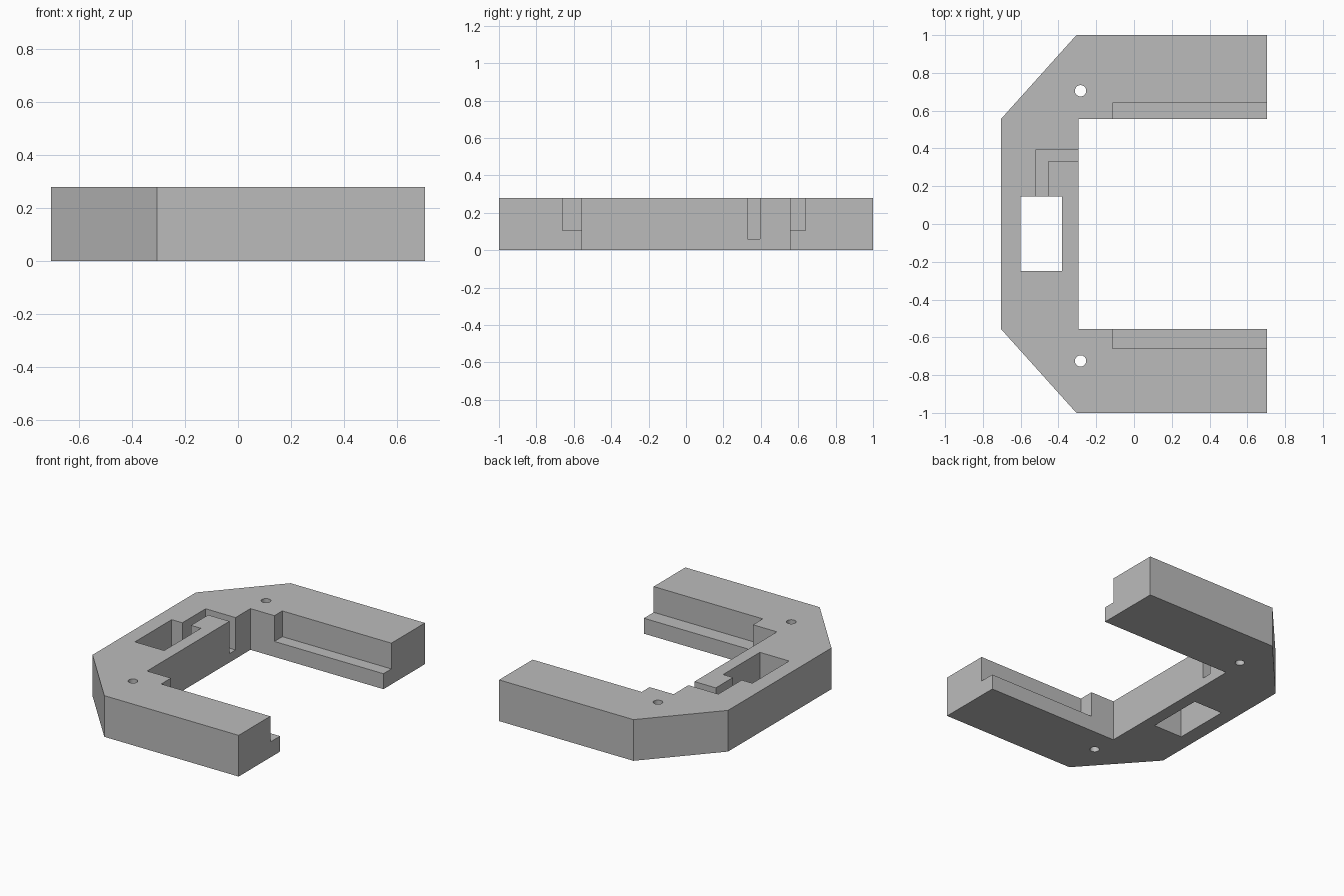
import bpy, bmesh, math

if "Cube" in bpy.data.objects:
    bpy.data.objects.remove(bpy.data.objects["Cube"], do_unlink=True)

TOP = 0.28
OVER = 0.4  # cutter height, clear of the top face

gray = bpy.data.materials.new("plain gray")
gray.use_nodes = True
color = (0.5, 0.5, 0.5, 1)
gray.diffuse_color = color
gray.node_tree.nodes["Principled BSDF"].inputs["Base Color"].default_value = color


def prism(name, outline, z0, z1):
    """Extrude a counter-clockwise outline from z0 to z1."""
    bm = bmesh.new()
    base = bm.faces.new([bm.verts.new((x, y, z0)) for x, y in outline])
    ext = bmesh.ops.extrude_face_region(bm, geom=[base])
    verts = [v for v in ext["geom"] if isinstance(v, bmesh.types.BMVert)]
    bmesh.ops.translate(bm, verts=verts, vec=(0, 0, z1 - z0))
    bmesh.ops.recalc_face_normals(bm, faces=bm.faces)
    mesh = bpy.data.meshes.new(name)
    bm.to_mesh(mesh)
    bm.free()
    mesh.materials.append(gray)
    obj = bpy.data.objects.new(name, mesh)
    bpy.context.collection.objects.link(obj)
    return obj


def rect(x0, x1, y0, y1):
    return [(x0, y0), (x1, y0), (x1, y1), (x0, y1)]


def circle(cx, cy, r, n=32):
    return [(cx + r * math.cos(math.tau * i / n), cy + r * math.sin(math.tau * i / n))
            for i in range(n)]


# C-shaped body with chamfered back corners, mirrored front to back
half = [(-0.295, 0.555), (0.705, 0.555), (0.705, 1), (-0.305, 1), (-0.705, 0.555)]
body = prism("bracket_body", half + [(x, -y) for x, y in reversed(half)], 0, TOP)

cutters = [
    # Stepped ledges along the inside of both arms
    prism("left_ledge_cutter", rect(-0.115, 0.8, 0.5, 0.64), 0.105, OVER),
    prism("right_ledge_cutter", rect(-0.115, 0.8, -0.66, -0.5), 0.105, OVER),
    # Rectangular window through the spine
    prism("window_cutter", rect(-0.6, -0.38, -0.25, 0.145), -0.1, OVER),
    # L-shaped wire channel from the window to the inner wall
    prism("channel_cutter", [(-0.52, 0.1), (-0.455, 0.1), (-0.455, 0.33), (-0.2, 0.33),
                             (-0.2, 0.395), (-0.52, 0.395)], 0.06, OVER),
    # Screw holes
    prism("back_hole_cutter", circle(-0.283, 0.705, 0.03), -0.1, OVER),
    prism("front_hole_cutter", circle(-0.283, -0.725, 0.03), -0.1, OVER),
]

for cutter in cutters:
    cutter.hide_render = True
    mod = body.modifiers.new(cutter.name, 'BOOLEAN')
    mod.operation = 'DIFFERENCE'
    mod.solver = 'EXACT'
    mod.object = cutter

# Bake the cuts and drop the cutters
depsgraph = bpy.context.evaluated_depsgraph_get()
baked = bpy.data.meshes.new_from_object(body.evaluated_get(depsgraph))
body.modifiers.clear()
body.data = baked
for cutter in cutters:
    bpy.data.objects.remove(cutter, do_unlink=True)

# Smooth hole walls, sharp everywhere else
bpy.ops.object.select_all(action='DESELECT')
body.select_set(True)
bpy.context.view_layer.objects.active = body
bpy.ops.object.shade_smooth_by_angle(angle=math.radians(30))
